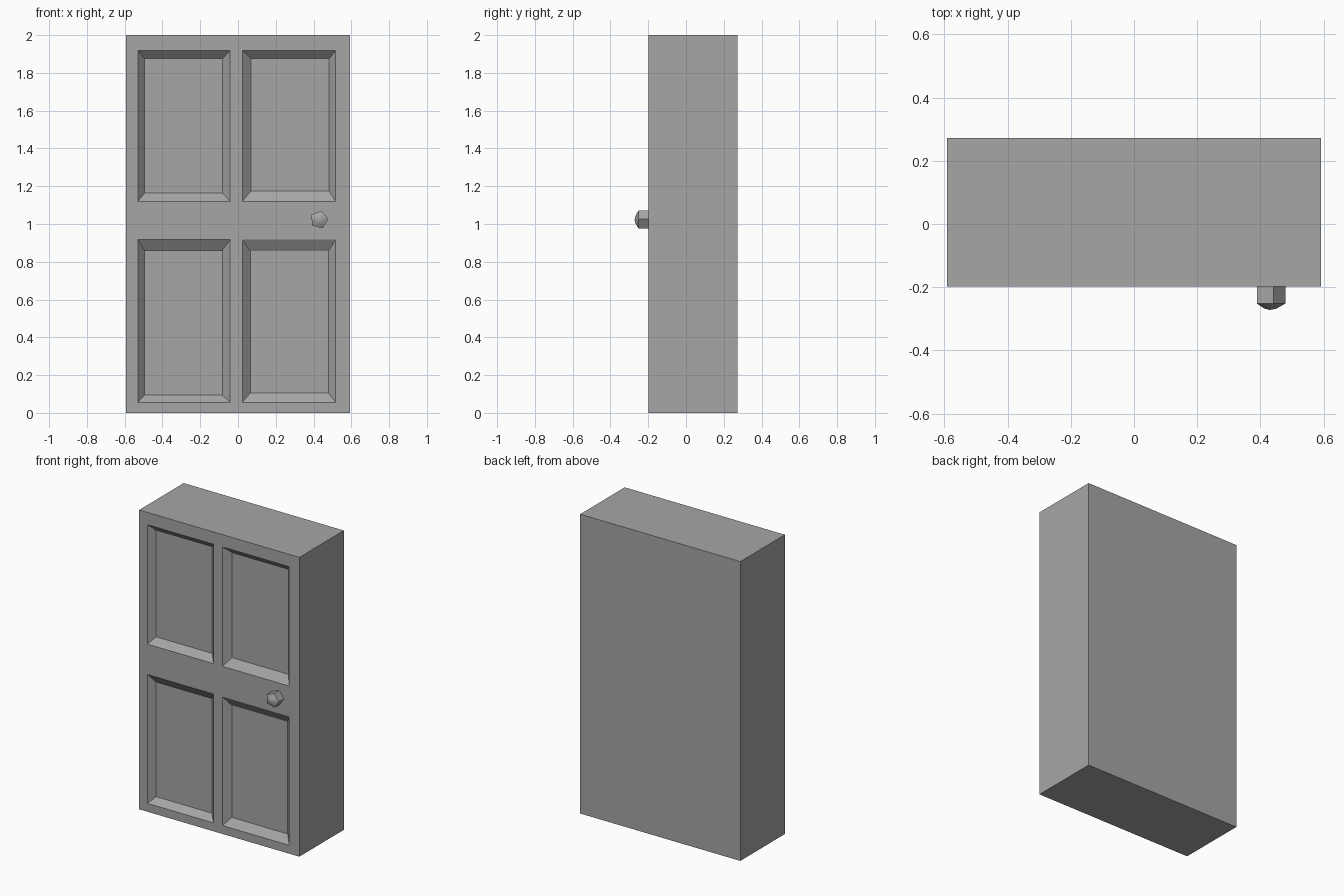
import bpy, bmesh, math
from mathutils import Matrix, Vector

cube = bpy.data.objects.get("Cube")
if cube:
    bpy.data.objects.remove(cube, do_unlink=True)

grey = bpy.data.materials.new("plain grey")
grey.diffuse_color = (0.38, 0.38, 0.38, 1)
grey.use_nodes = True
grey.node_tree.nodes["Principled BSDF"].inputs["Base Color"].default_value = (0.38, 0.38, 0.38, 1)

FRONT, BACK, HALF_WIDTH, HEIGHT = -0.198, 0.272, 0.592, 2.0
RECESS = 0.04


def add_object(name, bm):
    bmesh.ops.recalc_face_normals(bm, faces=bm.faces)
    mesh = bpy.data.meshes.new(name)
    bm.to_mesh(mesh)
    bm.free()
    mesh.materials.append(grey)
    obj = bpy.data.objects.new(name, mesh)
    bpy.context.collection.objects.link(obj)
    return obj


# Door slab: a box whose front is divided along the panel borders
bm = bmesh.new()
bmesh.ops.create_cube(bm, size=1, matrix=Matrix.Translation((0, (FRONT + BACK) / 2, HEIGHT / 2))
                      @ Matrix.Diagonal((2 * HALF_WIDTH, BACK - FRONT, HEIGHT, 1)))
columns = [(-0.53, -0.042), (0.023, 0.517)]
rows = [(0.056, 0.917), (1.12, 1.918)]
for axis, spans in ((Vector((1, 0, 0)), columns), (Vector((0, 0, 1)), rows)):
    for value in [v for span in spans for v in span]:
        bmesh.ops.bisect_plane(bm, geom=bm.verts[:] + bm.edges[:] + bm.faces[:],
                               plane_co=axis * value, plane_no=axis)

# Sunken panels: inner rectangle of each (left, right, bottom, top)
inner = {
    (0, 0): (-0.495, -0.083, 0.095, 0.861),
    (1, 0): (0.065, 0.478, 0.106, 0.856),
    (0, 1): (-0.495, -0.081, 1.163, 1.876),
    (1, 1): (0.068, 0.483, 1.174, 1.876),
}
bm.normal_update()
for (c, r), (left, right, bottom, top) in inner.items():
    mid_x, mid_z = sum(columns[c]) / 2, sum(rows[r]) / 2
    panel = next(f for f in bm.faces if f.normal.y < -0.9
                 and (f.calc_center_median() - Vector((mid_x, FRONT, mid_z))).length < 0.01)
    bmesh.ops.inset_individual(bm, faces=[panel], thickness=0.03)
    for v in panel.verts:
        v.co = (left if v.co.x < mid_x else right, FRONT + RECESS,
                bottom if v.co.z < mid_z else top)
add_object("door_slab", bm)

# Five-sided knob: straight collar with a shallow domed cap
bm = bmesh.new()
rings = []
for y, radius in ((FRONT, 0.049), (-0.252, 0.049), (-0.268, 0.02)):
    rings.append([bm.verts.new((0.43 + radius * math.cos(a), y, 1.023 + radius * math.sin(a)))
                  for a in (math.tau * i / 5 + 0.06 for i in range(5))])
for low, high in zip(rings, rings[1:]):
    for i in range(5):
        j = (i + 1) % 5
        bm.faces.new((low[i], low[j], high[j], high[i]))
tip = bm.verts.new((0.43, -0.272, 1.023))
for i in range(5):
    bm.faces.new((rings[-1][i], rings[-1][(i + 1) % 5], tip))
bm.faces.new(rings[0])
knob = add_object("door_knob", bm)

bpy.ops.object.select_all(action='DESELECT')
knob.select_set(True)
bpy.context.view_layer.objects.active = knob
bpy.ops.object.shade_smooth_by_angle(angle=math.radians(40))
